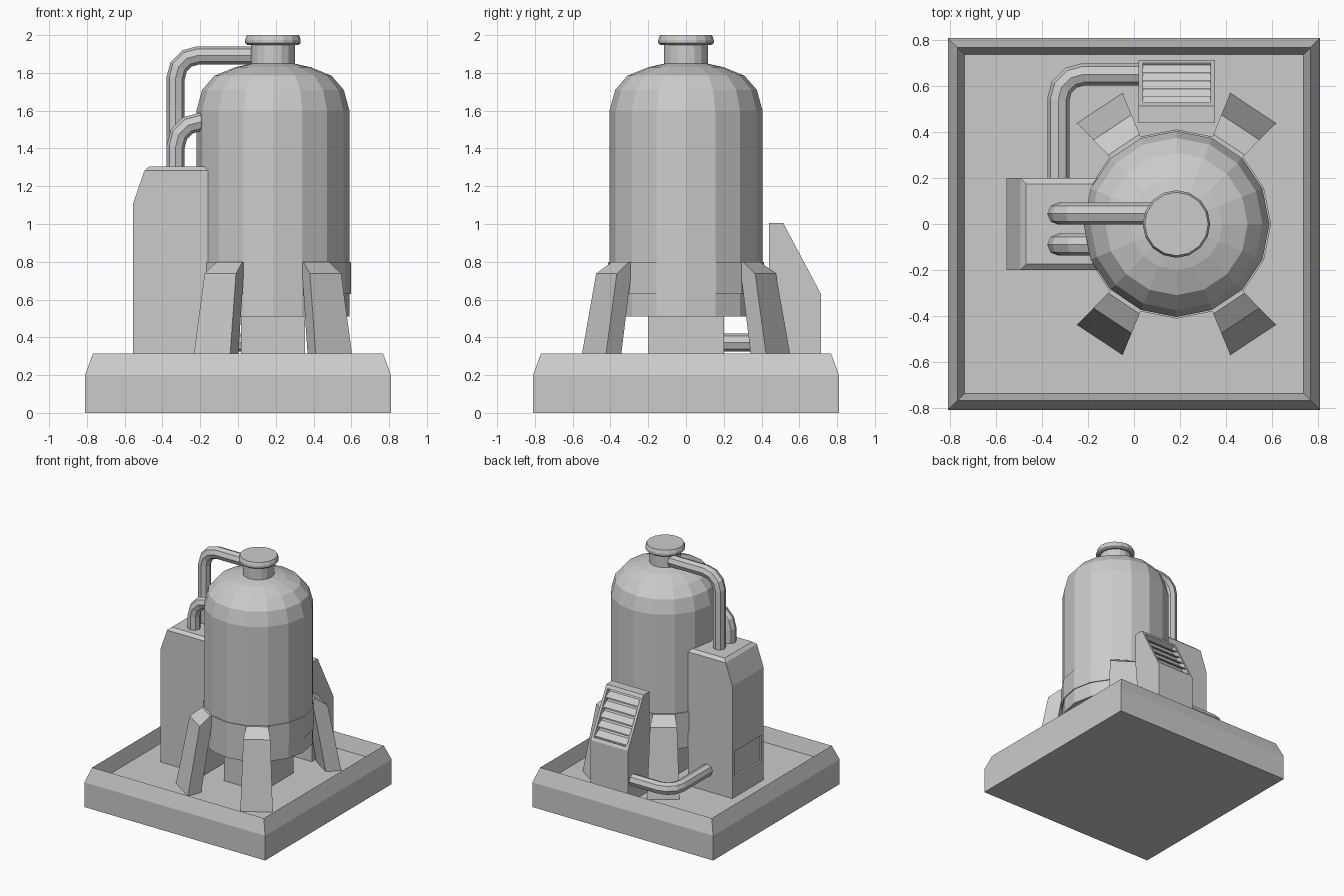
import bpy, bmesh
from math import sin, cos, pi, radians, sqrt
from mathutils import Vector

if "Cube" in bpy.data.objects:
    bpy.data.objects.remove(bpy.data.objects["Cube"])

CX = 0.185  # tank axis


def loft(name, rings):
    """Skin a list of equal-length closed rings and cap both ends."""
    bm = bmesh.new()
    vs = [[bm.verts.new(p) for p in r] for r in rings]
    n = len(vs[0])
    for a, b in zip(vs, vs[1:]):
        for i in range(n):
            j = (i + 1) % n
            bm.faces.new((a[i], a[j], b[j], b[i]))
    bm.faces.new(vs[0][::-1])
    bm.faces.new(vs[-1])
    bmesh.ops.recalc_face_normals(bm, faces=bm.faces[:])
    me = bpy.data.meshes.new(name)
    bm.to_mesh(me)
    bm.free()
    ob = bpy.data.objects.new(name, me)
    bpy.context.collection.objects.link(ob)
    return ob


def lathe(name, profile, sides=16, cx=CX, rot=0.0):
    return loft(name, [[(cx + r * cos(rot + 2 * pi * i / sides),
                         r * sin(rot + 2 * pi * i / sides), z)
                        for i in range(sides)] for r, z in profile])


def slab_x(name, yz, x0, x1):
    return loft(name, [[(x, y, z) for y, z in yz] for x in (x0, x1)])


def box(name, x0, x1, y0, y1, z0, z1):
    return slab_x(name, [(y0, z0), (y1, z0), (y1, z1), (y0, z1)], x0, x1)


def cut(target, cutter):
    cutter.hide_render = True
    m = target.modifiers.new("recess", 'BOOLEAN')
    m.operation, m.solver, m.object = 'DIFFERENCE', 'EXACT', cutter
    bpy.context.view_layer.objects.active = target
    bpy.ops.object.modifier_apply(modifier=m.name)
    bpy.data.objects.remove(cutter)


def elbow_pipe(name, start, corner, end, bend, r=0.048, sides=8, steps=3):
    """Straight - rounded corner - straight tube with mitred rings."""
    s, c, e = Vector(start), Vector(corner), Vector(end)
    d1, d2 = (c - s).normalized(), (e - c).normalized()
    path = [s]
    for k in range(steps + 1):
        a = pi / 2 * k / steps
        path.append(c - d1 * bend * (1 - sin(a)) + d2 * bend * (1 - cos(a)))
    path.append(e)
    nrm = d1.cross(d2)
    rings = []
    for i, p in enumerate(path):
        t0 = (p - path[i - 1]).normalized() if i else d1
        t1 = (path[i + 1] - p).normalized() if i < len(path) - 1 else t0
        t = (t0 + t1).normalized()
        side = nrm.cross(t) / t.dot(t0)
        rings.append([p + r * (cos(2 * pi * j / sides) * side +
                               sin(2 * pi * j / sides) * nrm)
                      for j in range(sides)])
    return loft(name, rings)


# Base tray with sloped rim
q = sqrt(2)
lathe("base_tray", [(0.81 * q, 0), (0.81 * q, 0.2), (0.768 * q, 0.315),
                    (0.738 * q, 0.2)], 4, 0, pi / 4)

# Tank, band, neck, cap and pedestal
lathe("tank", [(0.405, 0.51), (0.405, 1.6), (0.375, 1.71), (0.31, 1.785),
               (0.2, 1.83), (0.11, 1.85)])
lathe("tank_band", [(0.412, 0.63), (0.412, 0.8)])
lathe("tank_neck", [(0.117, 1.8), (0.117, 1.96)])
lathe("tank_cap", [(0.135, 1.948), (0.147, 1.958), (0.147, 1.975), (0.138, 2.0)])
box("pedestal", 0.015, 0.355, -0.2, 0.2, 0.19, 0.53)

# Four splayed legs, widening outwards
leg = [(0.39, 0.8), (0.415, 0.8), (0.505, 0.737), (0.606, 0.195), (0.492, 0.195)]
for deg in (56.5, 123.5, 236.5, 303.5):
    a = radians(deg)
    loft("leg", [[(CX + r * cos(a) - k * r * sin(a),
                   r * sin(a) + k * r * cos(a), z) for r, z in leg]
                 for k in (-0.197, 0.197)])

# Side cabinet with chamfered top and recessed panel
cab = [(-0.555, -0.16, 0.2, 0.19), (-0.555, -0.16, 0.2, 1.11),
       (-0.495, -0.16, 0.2, 1.283), (-0.47, -0.18, 0.175, 1.305)]
cabinet = loft("cabinet", [[(x0, -h, z), (x1, -h, z), (x1, h, z), (x0, h, z)]
                           for x0, x1, h, z in cab])
cut(cabinet, box("panel_cutter", -0.6, -0.54, -0.175, 0.175, 0.36, 0.57))

# Vent housing at the back with a recess in its sloped face
vent = slab_x("vent_housing", [(0.44, 0.19), (0.715, 0.19), (0.715, 0.628),
                               (0.515, 1.005), (0.44, 1.005)], 0.02, 0.353)
u = Vector((0.2, -0.377)).normalized()
n = Vector((-u.y, u.x))


def on_slope(s, depth):
    return Vector((0.515, 1.005)) + s * u - depth * n


S0, S1, COUNT = 0.03, 0.4, 5
cut(vent, slab_x("vent_cutter", [on_slope(S0, -0.05), on_slope(S1, -0.05),
                                 on_slope(S1, 0.04), on_slope(S0, 0.04)],
                 0.04, 0.333))

# Louvre slats
step = (S1 - S0) / COUNT
for i in range(COUNT):
    s = S0 + i * step
    slab_x("vent_slat", [on_slope(s + 0.012, 0.04), on_slope(s + step - 0.012, 0.004),
                         on_slope(s + step - 0.002, 0.008),
                         on_slope(s + 0.024, 0.04)], 0.04, 0.333)

# Pipes
elbow_pipe("tall_pipe", (-0.33, 0.045, 1.28), (-0.33, 0.045, 1.893),
           (0.1, 0.045, 1.893), 0.12)
elbow_pipe("short_pipe", (-0.33, -0.09, 1.28), (-0.33, -0.09, 1.54),
           (-0.14, -0.09, 1.54), 0.13)
elbow_pipe("floor_pipe", (0.04, 0.652, 0.372), (-0.33, 0.652, 0.372),
           (-0.33, 0.18, 0.372), 0.11)
